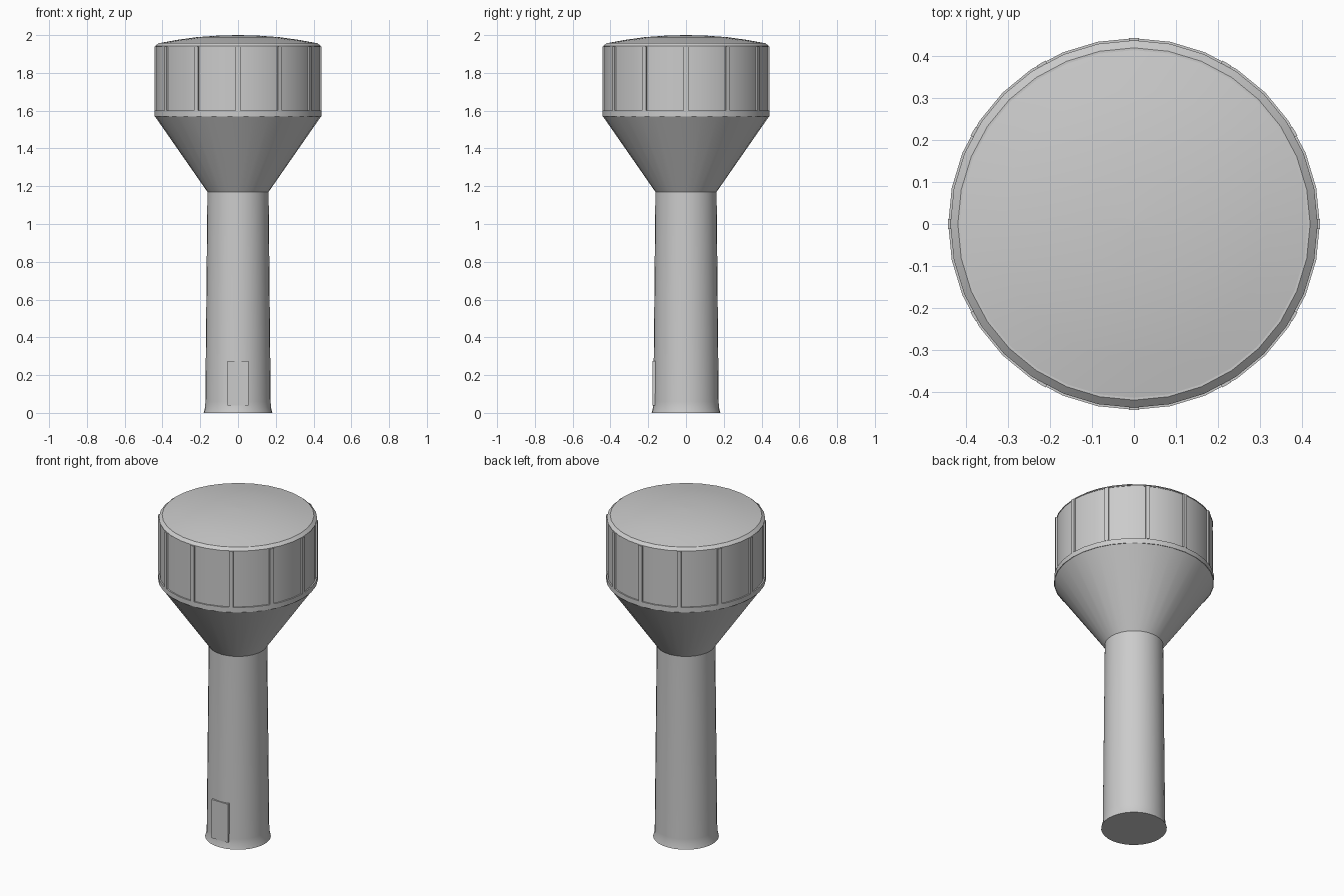
import bpy
import math

if "Cube" in bpy.data.objects:
    bpy.data.objects.remove(bpy.data.objects["Cube"], do_unlink=True)

SIDES = 32
RIBS = 12

concrete = bpy.data.materials.new("light_grey_concrete")
concrete.use_nodes = True
grey = (0.6, 0.6, 0.6, 1)
concrete.diffuse_color = grey
concrete.node_tree.nodes["Principled BSDF"].inputs["Base Color"].default_value = grey


def make(name, verts, faces, smooth=True):
    mesh = bpy.data.meshes.new(name)
    mesh.from_pydata(verts, [], faces)
    mesh.materials.append(concrete)
    obj = bpy.data.objects.new(name, mesh)
    bpy.context.collection.objects.link(obj)
    if smooth:
        bpy.ops.object.select_all(action="DESELECT")
        obj.select_set(True)
        bpy.context.view_layer.objects.active = obj
        bpy.ops.object.shade_smooth_by_angle(angle=math.radians(25))
    return obj


def lathe(name, profile):
    """Turn (radius, height) points, bottom to top, into a capped solid."""
    verts = [(r * math.cos(math.tau * i / SIDES), r * math.sin(math.tau * i / SIDES), z)
             for r, z in profile for i in range(SIDES)]
    faces = []
    for k in range(len(profile) - 1):
        a, b = k * SIDES, (k + 1) * SIDES
        for i in range(SIDES):
            j = (i + 1) % SIDES
            faces.append((a + i, a + j, b + j, b + i))
    faces.append(tuple(reversed(range(SIDES))))
    faces.append(tuple(range(len(verts) - SIDES, len(verts))))
    return make(name, verts, faces)


def box(name, size, centre, turn=0):
    """Box placed in local axes, then turned about the tower axis."""
    c, s = math.cos(turn), math.sin(turn)
    verts = []
    for dz in (-0.5, 0.5):
        for dx, dy in ((-0.5, -0.5), (0.5, -0.5), (0.5, 0.5), (-0.5, 0.5)):
            x, y = centre[0] + dx * size[0], centre[1] + dy * size[1]
            verts.append((x * c - y * s, x * s + y * c, centre[2] + dz * size[2]))
    faces = [(3, 2, 1, 0), (4, 5, 6, 7)]
    faces += [(i, (i + 1) % 4, (i + 1) % 4 + 4, i + 4) for i in range(4)]
    return make(name, verts, faces, smooth=False)


# Tapered shaft with a flared foot
lathe("shaft", [(0.182, 0), (0.174, 0.03), (0.173, 0.06), (0.162, 1.18)])

# Funnel under the tank
lathe("funnel", [(0.162, 1.17), (0.44, 1.57)])

# Tank: bottom band, recessed wall and chamfered rim
lathe("bottom_band", [(0.443, 1.57), (0.443, 1.6)])
lathe("tank_wall", [(0.435, 1.6), (0.435, 1.94)])
lathe("roof_rim", [(0.438, 1.938), (0.438, 1.942), (0.42, 1.958)])

# Shallow domed roof
lathe("roof", [(0.42, 1.957), (0.32, 1.975), (0.22, 1.989), (0.11, 1.997), (0.005, 2.0)])

# Upright ribs around the tank
for n in range(RIBS):
    box("tank_rib", (0.024, 0.024, 0.34), (0, -0.431, 1.77), math.tau * n / RIBS)

# Door at the foot of the shaft
box("door", (0.11, 0.03, 0.235), (0, -0.162, 0.1575))
